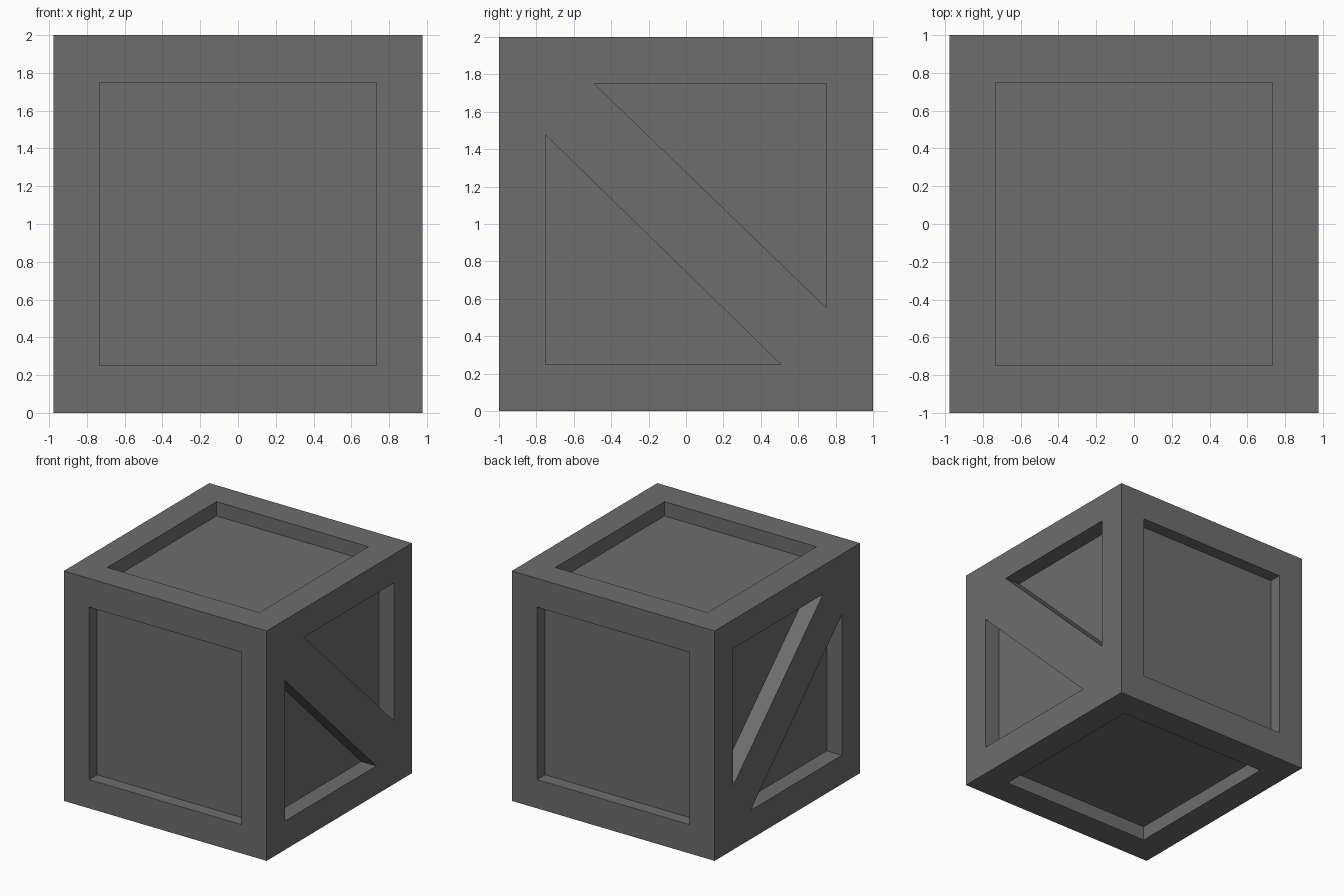
import bpy, bmesh

if "Cube" in bpy.data.objects:
    bpy.data.objects.remove(bpy.data.objects["Cube"])

HX, HY, H = 0.976, 1.0, 2.0      # half width, half depth, height
PX = 0.733                       # half width of the square panels

# Solid crate block
bpy.ops.mesh.primitive_cube_add(size=2, location=(0, 0, H / 2))
crate = bpy.context.object
crate.name = "crate"
crate.scale = (HX, HY, H / 2)
bpy.ops.object.transform_apply(location=True, rotation=False, scale=True)

# Dark grey finish
dark = bpy.data.materials.new("dark_grey")
dark.diffuse_color = (0.155, 0.155, 0.155, 1)
dark.use_nodes = True
dark.node_tree.nodes["Principled BSDF"].inputs["Base Color"].default_value = dark.diffuse_color
crate.data.materials.append(dark)

PLACE = {
    "x": lambda u, v, w: (w, u, v),
    "y": lambda u, v, w: (u, w, v),
    "z": lambda u, v, w: (u, v, w),
}


def add_prism(bm, axis, outline, w0, w1):
    """Extrude a 2D outline along an axis from w0 to w1."""
    face = bm.faces.new([bm.verts.new(PLACE[axis](u, v, w0)) for u, v in outline])
    ext = bmesh.ops.extrude_face_region(bm, geom=[face])
    shift = PLACE[axis](0, 0, w1 - w0)
    verts = [g for g in ext["geom"] if isinstance(g, bmesh.types.BMVert)]
    bmesh.ops.translate(bm, vec=shift, verts=verts)


def rect(u, v0, v1):
    return [(-u, v0), (u, v0), (u, v1), (-u, v1)]


# Triangles either side of the diagonal brace
upper = [(-0.49, 1.75), (0.75, 0.553), (0.75, 1.75)]
lower = [(-0.75, 0.25), (0.507, 0.25), (-0.75, 1.475)]

# Recess cutters, all in one helper mesh
bm = bmesh.new()
OUT = 0.1
for s in (-1, 1):
    # front and back panels
    add_prism(bm, "y", rect(PX, 0.25, 1.75), s * (HY - 0.11), s * (HY + OUT))
    # braced left and right sides
    for tri in (upper, lower):
        add_prism(bm, "x", tri, s * (HX - 0.145), s * (HX + OUT))
    # bottom and top panels
    add_prism(bm, "z", rect(PX, -0.75, 0.75), 1 + s * (1 - 0.125), 1 + s * (1 + OUT))
bmesh.ops.recalc_face_normals(bm, faces=bm.faces[:])
mesh = bpy.data.meshes.new("recess_cutter")
bm.to_mesh(mesh)
bm.free()
mesh.materials.append(dark)
cutter = bpy.data.objects.new("recess_cutter", mesh)
bpy.context.collection.objects.link(cutter)
cutter.hide_render = True

# Carve the panels, then drop the helper
cut = crate.modifiers.new("recesses", "BOOLEAN")
cut.operation = "DIFFERENCE"
cut.solver = "EXACT"
cut.object = cutter
bpy.context.view_layer.objects.active = crate
bpy.ops.object.modifier_apply(modifier=cut.name)
bpy.data.objects.remove(cutter)
